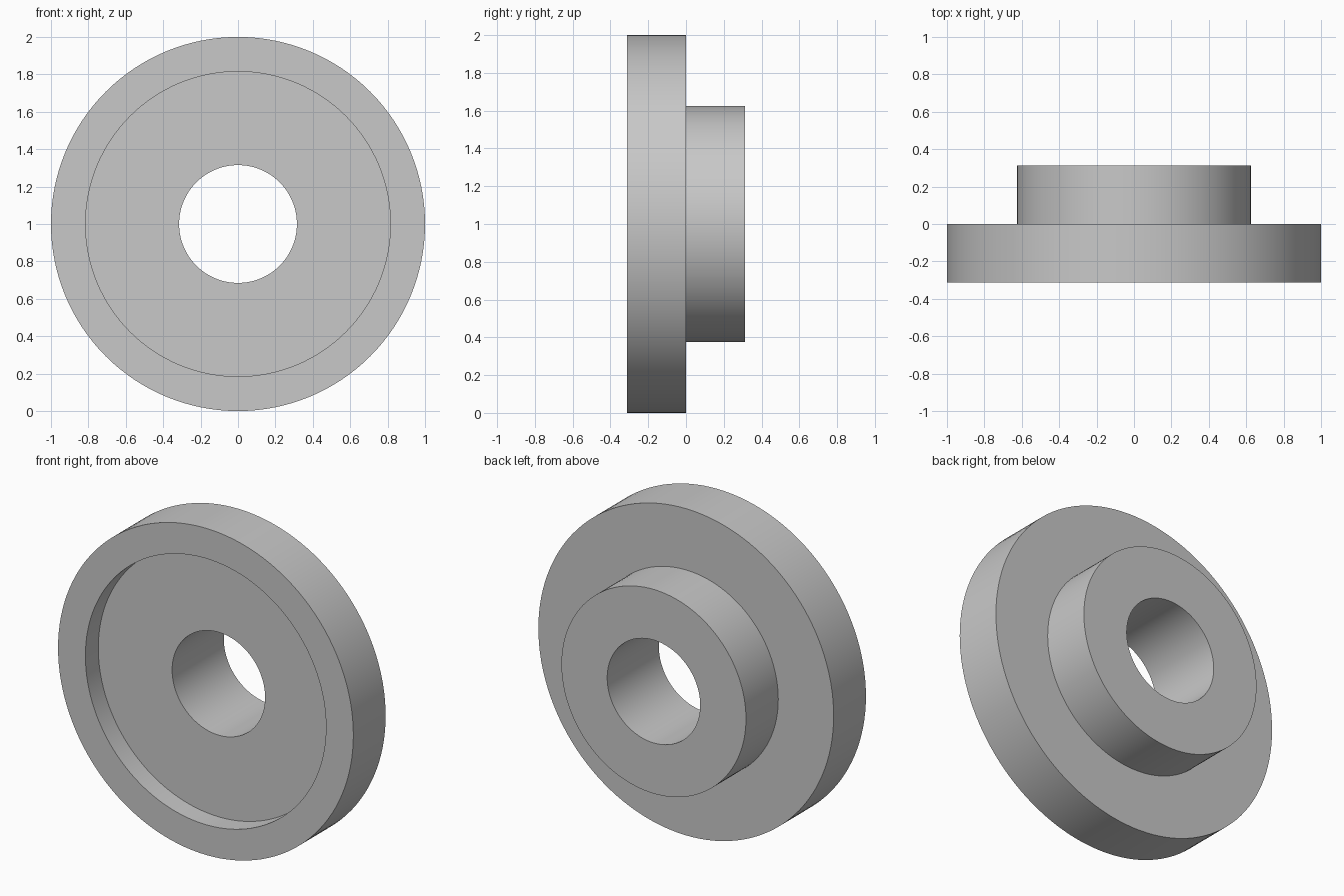
import bpy
import bmesh
import math
from mathutils import Vector

cube = bpy.data.objects.get("Cube")
if cube:
    bpy.data.objects.remove(cube, do_unlink=True)

SEGMENTS = 128
OUTER, RECESS, HUB, BORE = 1.0, 0.815, 0.625, 0.315
HALF = 0.3125          # half of the overall depth
RECESS_DEPTH = 0.125

# Plain grey material
grey = bpy.data.materials.new("grey")
grey.use_nodes = True
colour = (0.58, 0.58, 0.58, 1)
grey.diffuse_color = colour
grey.node_tree.nodes["Principled BSDF"].inputs["Base Color"].default_value = colour

# Closed cross-section as (radius, y): bore, recessed front, rim, hub
profile = [
    (BORE, -HALF + RECESS_DEPTH),
    (RECESS, -HALF + RECESS_DEPTH),
    (RECESS, -HALF),
    (OUTER, -HALF),
    (OUTER, 0),
    (HUB, 0),
    (HUB, HALF),
    (BORE, HALF),
]

# Revolve the section about the y axis
bm = bmesh.new()
verts = [bm.verts.new((r, y, 0)) for r, y in profile]
edges = [bm.edges.new((a, b)) for a, b in zip(verts, verts[1:] + verts[:1])]
bmesh.ops.spin(bm, geom=verts + edges, cent=Vector(), axis=(0, 1, 0),
               angle=math.tau, steps=SEGMENTS, use_merge=True)
bmesh.ops.remove_doubles(bm, verts=bm.verts, dist=0.0001)
bmesh.ops.recalc_face_normals(bm, faces=bm.faces)
bmesh.ops.translate(bm, verts=bm.verts, vec=(0, 0, OUTER))

mesh = bpy.data.meshes.new("flanged_bushing")
bm.to_mesh(mesh)
bm.free()
mesh.materials.append(grey)
bushing = bpy.data.objects.new("flanged_bushing", mesh)
bpy.context.collection.objects.link(bushing)

# Smooth round walls with crisp rims
bpy.ops.object.select_all(action="DESELECT")
bushing.select_set(True)
bpy.context.view_layer.objects.active = bushing
bpy.ops.object.shade_smooth_by_angle(angle=math.radians(30))
